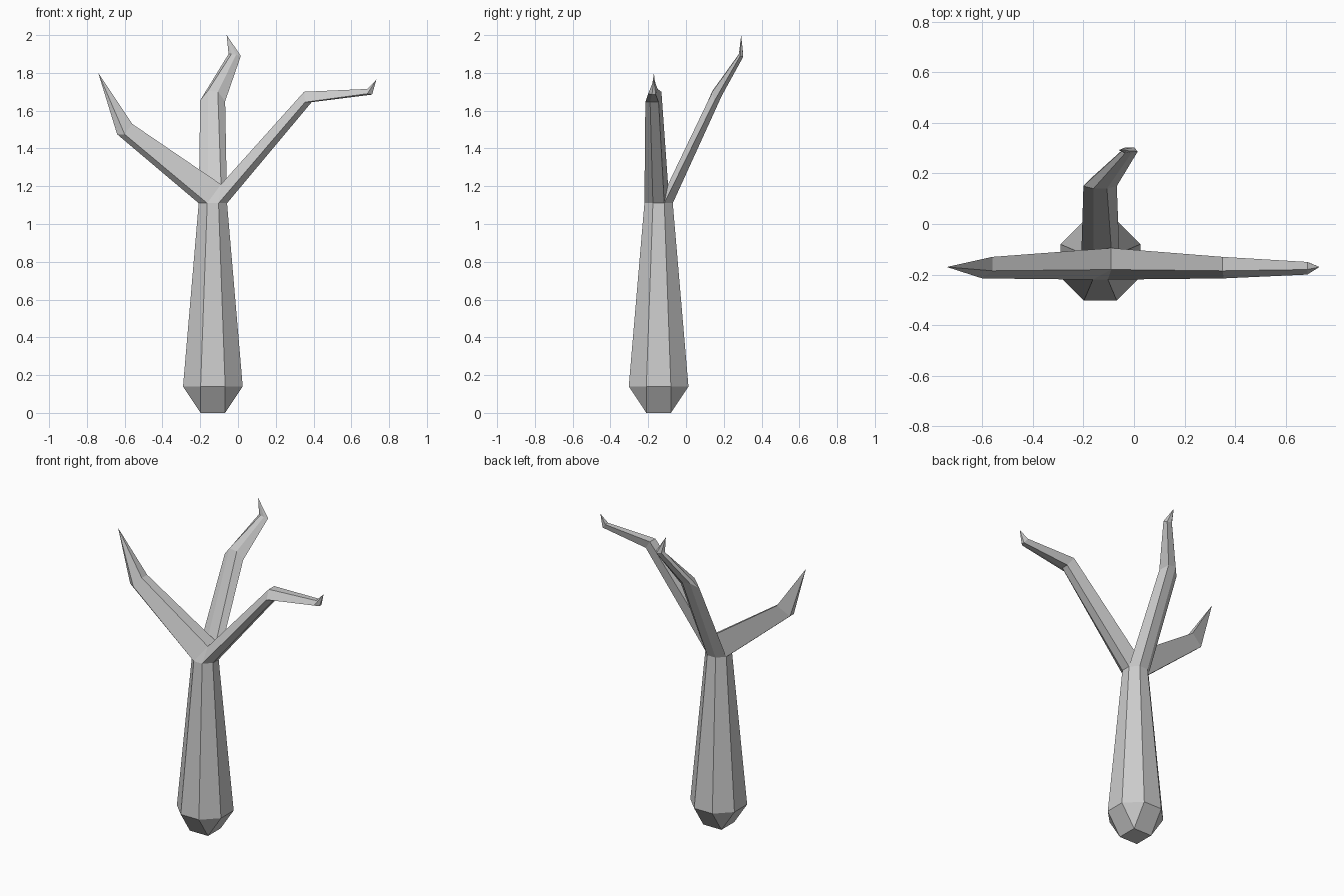
import bpy, bmesh

if "Cube" in bpy.data.objects:
    bpy.data.objects.remove(bpy.data.objects["Cube"])


def loft(name, rings, tip=None, cap_start=False, extra=()):
    """Skin a list of rings; close with a pointed tip and/or a start cap."""
    bm = bmesh.new()
    rows = [[bm.verts.new(p) for p in r] for r in rings]
    for lo, hi in zip(rows, rows[1:]):
        for i in range(len(lo)):
            j = (i + 1) % len(lo)
            bm.faces.new((lo[i], lo[j], hi[j], hi[i]))
    if tip:
        t = bm.verts.new(tip)
        last = rows[-1]
        for i in range(len(last)):
            bm.faces.new((last[i], last[(i + 1) % len(last)], t))
    if cap_start:
        bm.faces.new(rows[0][::-1])
    for f in extra:
        bm.faces.new([bm.verts.new(p) for p in f])
    bmesh.ops.remove_doubles(bm, verts=bm.verts, dist=0.0005)
    bmesh.ops.recalc_face_normals(bm, faces=bm.faces)
    me = bpy.data.meshes.new(name)
    bm.to_mesh(me)
    bm.free()
    ob = bpy.data.objects.new(name, me)
    bpy.context.collection.objects.link(ob)
    return ob


CX, CY = -0.133, -0.145


def octagon(w, a, z):
    """Octagon with half width w and half flat side a (a == w gives a square)."""
    pts = [(w, -a), (w, a), (a, w), (-a, w), (-w, a), (-w, -a), (-a, -w), (a, -w)]
    return [(CX + x, CY + y, z) for x, y in pts]


# Trunk: square foot, wide octagon, narrow octagon top
top = octagon(0.075, 0.03, 1.11)
rf, rb, br, bl, lb, lf, fl, fr = top
crotch_f = (-0.09, -0.18, 1.21)
crotch_b = (-0.09, -0.095, 1.21)
loft("trunk", [octagon(0.065, 0.065, 0), octagon(0.158, 0.065, 0.14), top],
     cap_start=True, extra=[(fl, fr, crotch_f)])

# Left branch: five-sided, one elbow
loft("left_branch", [
    [lf, lb, crotch_b, crotch_f, fl],
    [(-0.64, -0.19, 1.475), (-0.64, -0.15, 1.475), (-0.56, -0.13, 1.53),
     (-0.56, -0.185, 1.53), (-0.60, -0.215, 1.475)],
], tip=(-0.74, -0.17, 1.80))

# Right branch: five-sided, two elbows
loft("right_branch", [
    [rf, rb, crotch_b, crotch_f, fr],
    [(0.39, -0.19, 1.645), (0.39, -0.145, 1.645), (0.35, -0.13, 1.70),
     (0.35, -0.185, 1.70), (0.355, -0.215, 1.645)],
    [(0.71, -0.18, 1.685), (0.71, -0.16, 1.685), (0.685, -0.15, 1.715),
     (0.685, -0.18, 1.715), (0.685, -0.20, 1.69)],
], tip=(0.733, -0.17, 1.765))

# Back branch: flattened, two elbows
seam = (-0.16, -0.107, 1.15)
loft("back_branch", [
    [lb, seam, crotch_b, rb, br, bl],
    [(-0.20, 0.15, 1.655), (-0.16, 0.14, 1.705), (-0.107, 0.14, 1.70),
     (-0.068, 0.15, 1.65), (-0.106, 0.19, 1.68), (-0.16, 0.19, 1.69)],
    [(-0.05, 0.287, 1.90), (-0.035, 0.28, 1.90), (-0.01, 0.28, 1.895),
     (0.015, 0.287, 1.89), (0.0, 0.303, 1.885), (-0.035, 0.303, 1.895)],
], tip=(-0.06, 0.292, 2.0))
